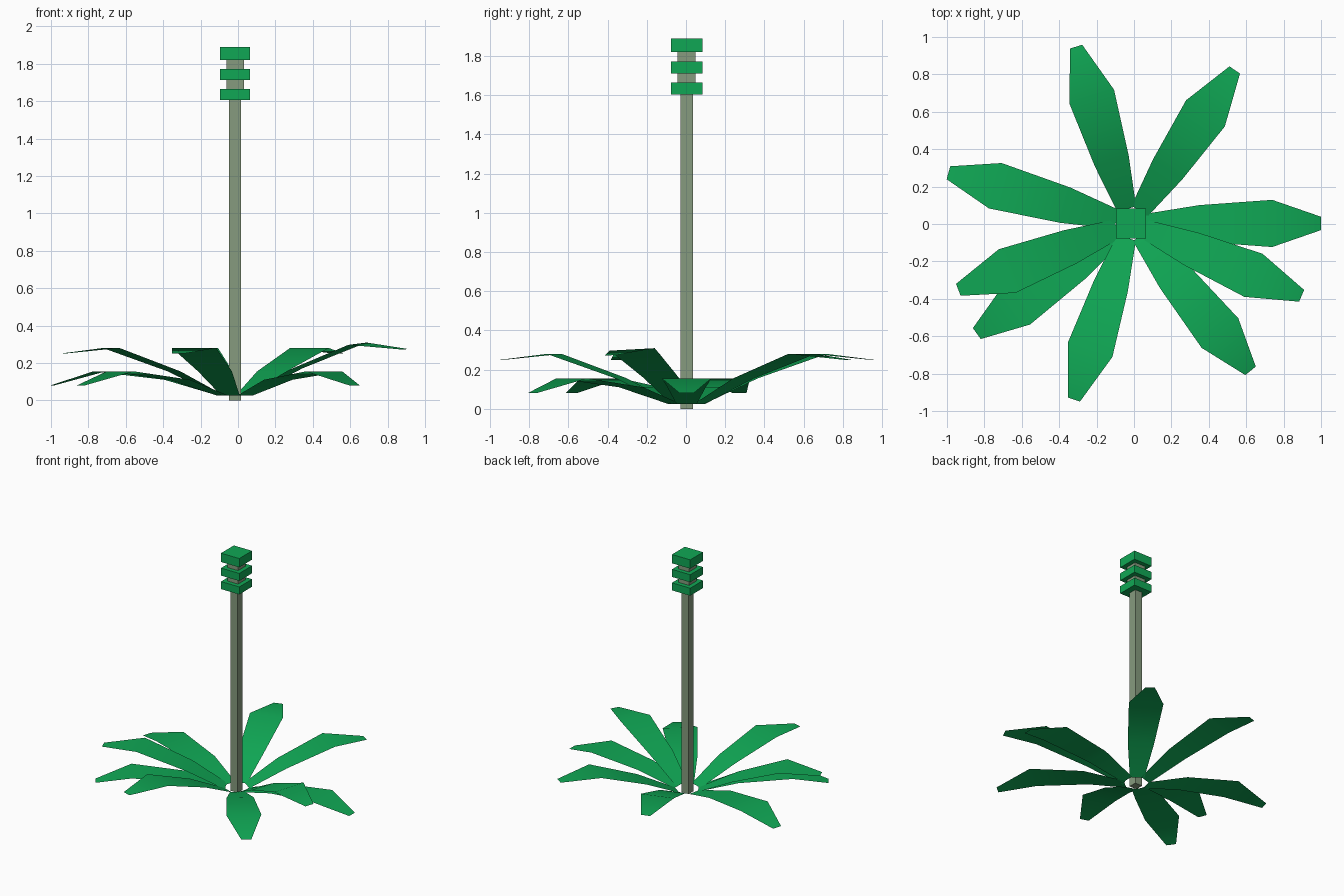
import bpy, bmesh
from math import sin, cos, radians

if "Cube" in bpy.data.objects:
    bpy.data.objects.remove(bpy.data.objects["Cube"])

CX, CY = -0.015, 0.003  # plant axis


def material(name, rgb):
    m = bpy.data.materials.new(name)
    m.diffuse_color = (*rgb, 1)
    m.use_nodes = True
    m.node_tree.nodes["Principled BSDF"].inputs["Base Color"].default_value = m.diffuse_color
    return m


GREEN = material("leaf_green", (0.005, 0.39, 0.09))
STEM = material("stem_green", (0.24, 0.33, 0.21))


def finish(name, bm, mat, smooth=False):
    me = bpy.data.meshes.new(name)
    bm.to_mesh(me)
    bm.free()
    me.materials.append(mat)
    for p in me.polygons:
        p.use_smooth = smooth
    ob = bpy.data.objects.new(name, me)
    bpy.context.collection.objects.link(ob)
    return ob


def box(name, width, z0, z1, mat):
    bm = bmesh.new()
    bmesh.ops.create_cube(bm, size=1)
    for v in bm.verts:
        v.co = (CX + v.co.x * width, CY + v.co.y * width,
                z0 + (v.co.z + 0.5) * (z1 - z0))
    return finish(name, bm, mat)


# Leaf profiles: distance from axis, height, half width
LOW = [(0.08, 0.025, 0.052), (0.365, 0.11, 0.098), (0.754, 0.155, 0.126), (1.014, 0.08, 0.036)]
HIGH = [(0.08, 0.025, 0.052), (0.35, 0.155, 0.095), (0.71, 0.28, 0.125), (0.99, 0.25, 0.034)]


def leaf(name, profile, angle, lift=0.0, tilt=0.0):
    a = radians(angle)
    bm = bmesh.new()
    rows = []
    for r, z, w in profile:
        rows.append([bm.verts.new((CX + r * cos(a) - s * w * sin(a),
                                   CY + r * sin(a) + s * w * cos(a),
                                   z + lift * min(1, r / 0.7) + s * w * tilt)) for s in (-1, 1)])
    for (a0, a1), (b0, b1) in zip(rows, rows[1:]):
        bm.faces.new((a0, b0, b1, a1))
    return finish(name, bm, GREEN, smooth=True)


# Lower and upper leaves of the rosette
for i, ang in enumerate((0, 164.5, 215.5, 309)):
    leaf(f"lower_leaf_{i + 1}", LOW, ang)
for i, ang in enumerate((56, 107.3, 201, 252)):
    leaf(f"upper_leaf_{i + 1}", HIGH, ang)
leaf("upper_leaf_5", HIGH, 337, lift=0.023, tilt=0.05)

# Flower stalk, thicker core at the head, and three bud tiers
box("stalk", 0.064, 0, 1.61, STEM)
box("head_core", 0.092, 1.62, 1.87, STEM)
for i, (z0, z1) in enumerate(((1.605, 1.665), (1.712, 1.772), (1.82, 1.89))):
    box(f"bud_tier_{i + 1}", 0.16, z0, z1, GREEN)
